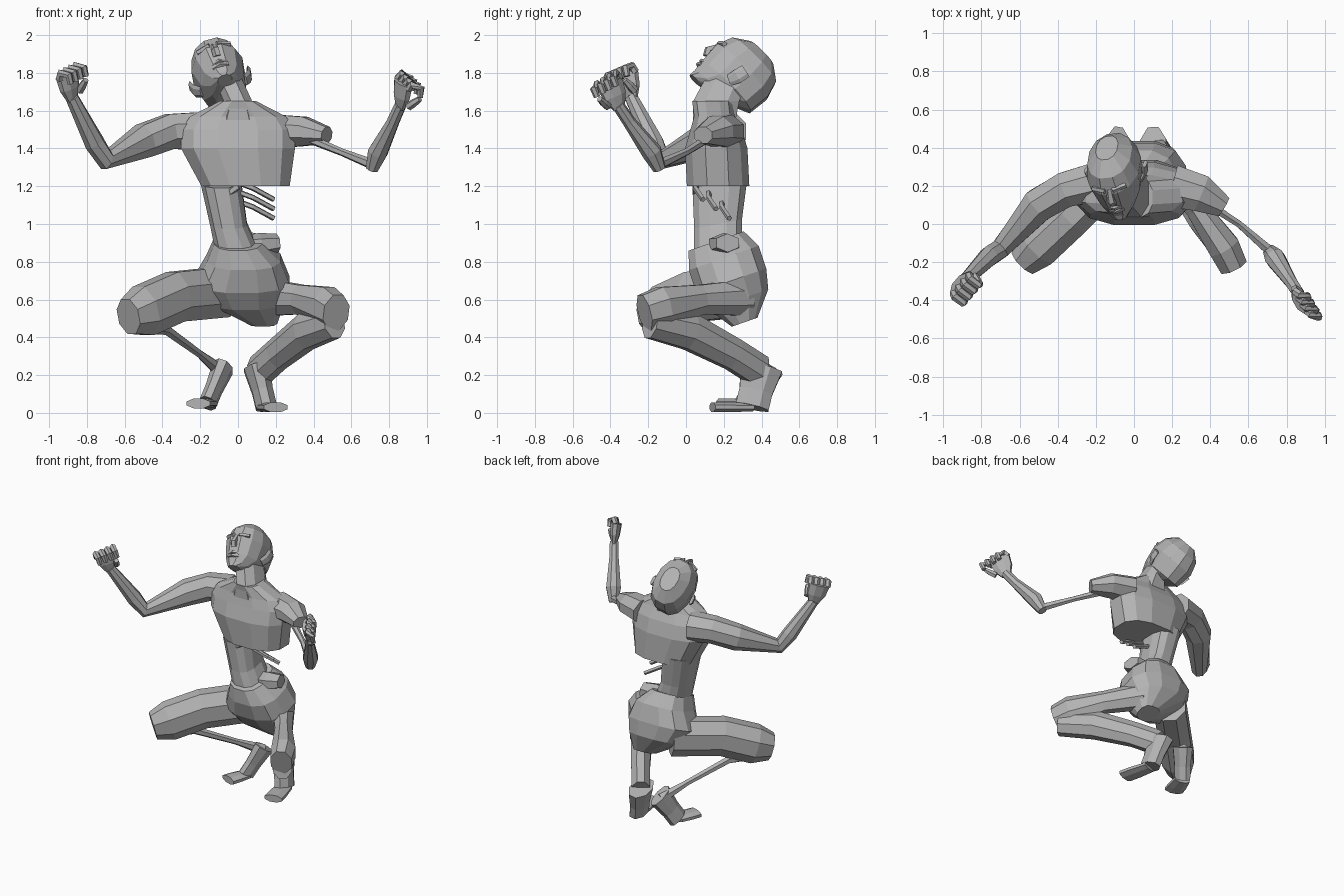
import bpy
import bmesh
from math import cos, sin, pi, copysign
from mathutils import Vector, Matrix

default_cube = bpy.data.objects.get("Cube")
if default_cube:
    bpy.data.objects.remove(default_cube)

GREY = (.45, .45, .45, 1)
UP = Vector((0, 0, 1))
SIDEWAYS = Vector((1, 0, 0))

skin = bpy.data.materials.new("plain grey")
skin.diffuse_color = GREY
skin.use_nodes = True
skin.node_tree.nodes["Principled BSDF"].inputs["Base Color"].default_value = GREY


def loft(name, rings, matrix):
    """Skin a list of closed point rings and cap both ends."""
    bm = bmesh.new()
    loops = [[bm.verts.new(point) for point in ring] for ring in rings]
    count = len(loops[0])
    for low, high in zip(loops, loops[1:]):
        for this in range(count):
            following = (this + 1) % count
            bm.faces.new((low[this], low[following], high[following], high[this]))
    bm.faces.new(reversed(loops[0]))
    bm.faces.new(loops[-1])
    bmesh.ops.recalc_face_normals(bm, faces=bm.faces)
    mesh = bpy.data.meshes.new(name)
    bm.to_mesh(mesh)
    bm.free()
    mesh.materials.append(skin)
    part = bpy.data.objects.new(name, mesh)
    bpy.context.collection.objects.link(part)
    part.matrix_world = matrix


def circle(sides):
    """Cosine and sine pairs round a faceted circle."""
    angles = [2 * pi * (step + .5) / sides for step in range(sides)]
    return [(cos(angle), sin(angle)) for angle in angles]


def limb(name, path, widths, flat=1, sides=8, side=None, matrix=Matrix()):
    """Tapered tube along a path; flat is the height to width ratio."""
    path = [Vector(point) for point in path]
    rings = []
    for index, (centre, width) in enumerate(zip(path, widths)):
        before = path[max(index - 1, 0)]
        after = path[min(index + 1, len(path) - 1)]
        along = ((centre - before).normalized() + (after - centre).normalized()).normalized()
        across = side.copy() if side else along.cross(UP)
        across = (across - along * across.dot(along)).normalized()
        over = across.cross(along) * flat
        rings.append([centre + (across * c + over * s) * width for c, s in circle(sides)])
    loft(name, rings, matrix)


def stack(name, rows, tilt=0, sides=12, power=.8, matrix=Matrix()):
    """Body of boxy ovals: height, centre x and y, half width, half depth."""
    rings = []
    for z, x, y, width, depth in rows:
        ring = []
        for c, s in circle(sides):
            u = copysign(abs(c) ** power, c) * width
            v = copysign(abs(s) ** power, s) * depth
            ring.append(Vector((x + u, y + v, z + tilt * v)))
        rings.append(ring)
    loft(name, rings, matrix)


# Trunk: rib cage, torn narrow waist, pelvis, neck
stack("chest", [(1.2, .04, .17, .24, .17), (1.4, 0, .16, .31, .17), (1.5, 0, .16, .31, .14),
                (1.57, 0, .15, .26, .11), (1.65, 0, .14, .1, .11)])
stack("waist", [(.85, 0, .17, .12, .13), (1, -.05, .17, .1, .13),
                (1.22, -.09, .18, .11, .15)], tilt=.2)
stack("pelvis", [(.48, .13, .31, .08, .07), (.6, .04, .28, .21, .16), (.7, .02, .24, .26, .19),
                 (.82, .03, .2, .2, .19), (.91, 0, .16, .13, .15)], tilt=.35)
stack("neck", [(1.55, 0, .15, .13, .12), (1.65, 0, .16, .08, .13),
               (1.78, -.06, .22, .08, .12)], sides=8)

# Exposed ribs and torn flesh
for rib in range(3):
    y = .05 + rib * .07
    tip = 1.13 - rib * .05
    limb("exposed_rib", [(0, y, tip + .09), (.08, y, tip + .06), (.19, y + .04, tip)],
         [.015] * 3, sides=5)
limb("hanging_rib", [(-.12, .06, 1.11), (0, .05, 1.2)], [.015, .02], sides=5)
limb("torn_side", [(0, .2, .88), (.12, .2, .89), (.21, .22, .9)], [.08, .09, .07],
     flat=.7, sides=6)

# Head, tipped back and rolled
lateral = Vector((1, .1, .27)).normalized()
rear = Vector((.1, .7, -.7)).cross(lateral).cross(lateral).normalized() * -1
pose = Matrix((lateral, rear, lateral.cross(rear))).transposed().to_4x4()
pose.translation = (-.1, .28, 1.79)
stack("head", [(-.19, 0, -.14, .04, .04), (-.16, 0, -.06, .08, .12), (-.1, 0, 0, .12, .19),
               (.02, 0, 0, .145, .2), (.11, 0, 0, .12, .17), (.17, 0, 0, .06, .09)],
      power=.9, matrix=pose)
limb("nose", [(0, -.18, .04), (0, -.21, -.02), (0, -.19, -.05)], [.015, .022, .022],
     sides=5, side=SIDEWAYS, matrix=pose)
for height in (-.09, -.115):
    limb("lip", [(-.04, -.17, height), (0, -.19, height), (.04, -.17, height)], [.013] * 3,
         sides=5, matrix=pose)
for sign, word in ((1, "left"), (-1, "right")):
    limb(word + "_brow", [(sign * .02, -.19, .04), (sign * .09, -.16, .04)], [.015] * 2,
         sides=5, matrix=pose)
    limb(word + "_ear", [(sign * .12, 0, -.09), (sign * .15, .02, -.05), (sign * .16, .03, 0)],
         [.01, .013, .012], flat=3, sides=6, side=SIDEWAYS, matrix=pose)

# Right arm, whole
right_wrist = Vector((-.88, -.29, 1.67))
limb("right_arm", [(-.2, .22, 1.49), (-.36, .18, 1.49), (-.5, .1, 1.44), (-.7, -.13, 1.34),
                   (-.76, -.17, 1.43), right_wrist], [.11, .1, .095, .055, .055, .036])

# Left arm, stripped to the bone above the elbow
left_wrist = Vector((.86, -.36, 1.63))
limb("left_shoulder", [(.2, .2, 1.49), (.35, .16, 1.49), (.47, .09, 1.47)], [.12, .105, .06],
     flat=.8)
limb("left_arm_bone", [(.38, .11, 1.45), (.55, 0, 1.38), (.7, -.13, 1.32)], [.025, .02, .028],
     sides=6)
limb("left_forearm", [(.71, -.14, 1.29), (.74, -.18, 1.38), (.82, -.3, 1.54), left_wrist],
     [.035, .055, .035, .033])


def hand(word, wrist, palm, row, curl):
    """Clawed hand: palm, four hooked fingers, thumb."""
    palm, row, curl = [Vector(direction).normalized() for direction in (palm, row, curl)]
    limb(word + "_palm", [wrist - palm * .02, wrist + palm * .05, wrist + palm * .13],
         [.035, .07, .08], flat=.5, side=row)
    for finger in range(4):
        knuckle = wrist + palm * .12 + row * (finger - 1.5) * .043
        hook = [knuckle + (curl * (1 - cos(bend)) + palm * sin(bend)) * .04
                for bend in (0, pi / 3, pi * .8, pi * 1.2)]
        limb(word + "_finger", hook, [.022, .023, .021, .017], sides=6, side=row)
    thumb = [wrist + palm * reach + row * .05 + curl * reach for reach in (.02, .05, .08)]
    limb(word + "_thumb", thumb, [.022, .022, .016], sides=6, side=row)


hand("right", right_wrist, (-.2, -.2, .9), (.6, .7, .3), (.7, -.6, 0))
hand("left", left_wrist, (.1, -.3, .8), (.4, -.7, -.4), (.7, -.3, -.2))


def foot(word, ankle, sole, toe, girth):
    """Deep wedge-shaped heel running down into flat toes."""
    ankle, sole, toe = map(Vector, (ankle, sole, toe))
    limb(word + "_heel", [ankle, ankle.lerp(sole, .6), sole], [girth, girth * .8, girth * .8],
         flat=1.6, side=SIDEWAYS)
    limb(word + "_toes", [sole, sole.lerp(toe, .6), toe], [.06, .07, .07], flat=.4)


# Right leg: full thigh, bare shin bone
limb("right_thigh", [(-.08, .29, .64), (-.33, .04, .615), (-.5, -.12, .54), (-.58, -.2, .51)],
     [.12, .12, .12, .085], flat=1.2)
limb("right_shin_bone", [(-.5, -.12, .47), (-.38, .03, .44), (-.2, .27, .31), (-.09, .43, .22)],
     [.05, .028, .022, .04], sides=6)
foot("right", (-.08, .43, .24), (-.16, .33, .05), (-.21, .18, .05), .06)

# Left leg: wasted thigh, full calf
limb("left_thigh", [(.16, .32, .61), (.33, .08, .6), (.47, -.12, .56), (.52, -.22, .53)],
     [.08, .065, .09, .08], flat=1.3)
limb("left_shin", [(.51, -.19, .48), (.36, .02, .43), (.21, .25, .31), (.11, .39, .22)],
     [.07, .08, .07, .07], flat=1.3)
foot("left", (.1, .4, .24), (.15, .35, .03), (.2, .14, .03), .075)
